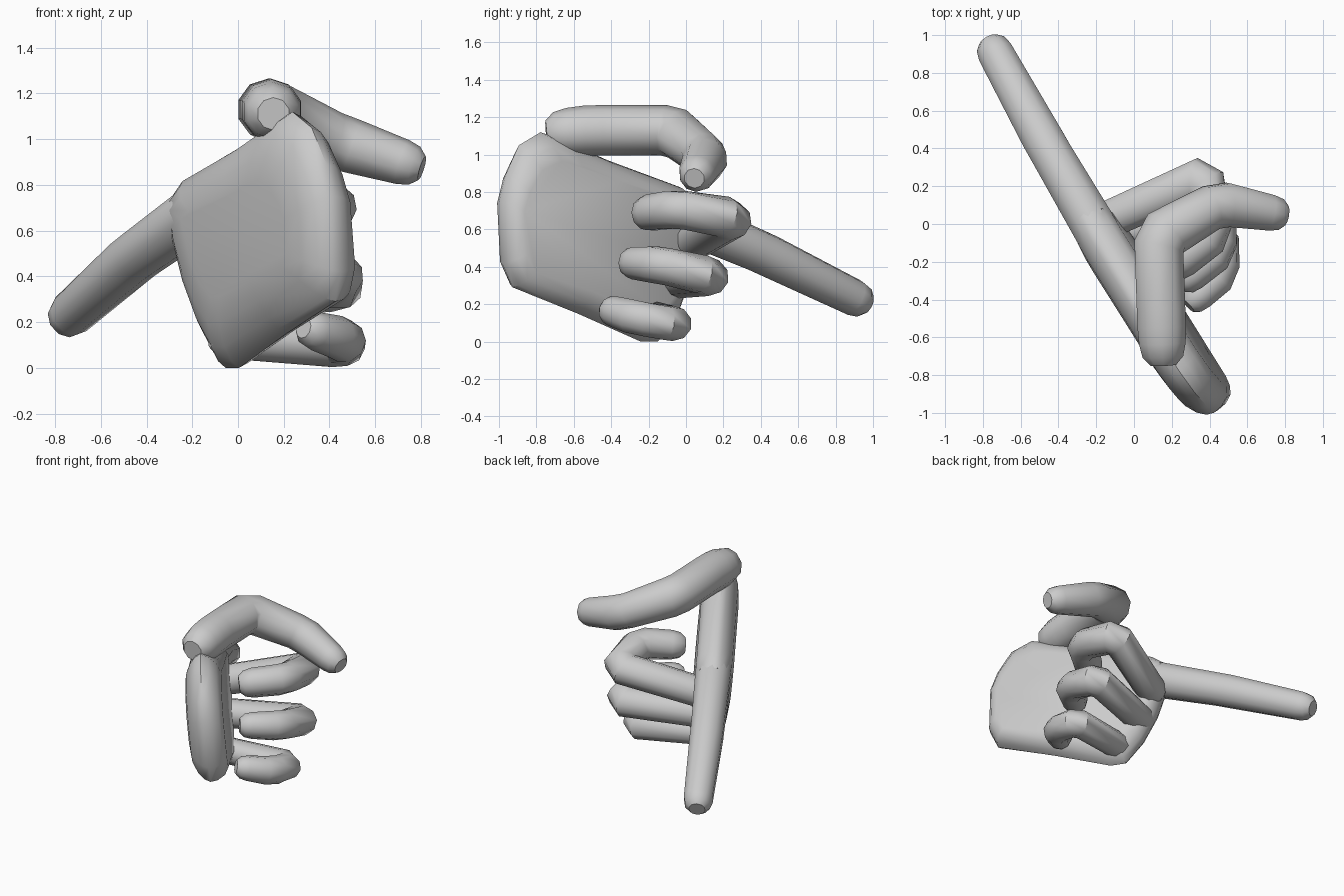
import bpy
import bmesh
import math
from mathutils import Vector

cube = bpy.data.objects.get("Cube")
if cube:
    bpy.data.objects.remove(cube)

GREY = (0.6, 0.6, 0.6, 1)
mat = bpy.data.materials.new("plain grey")
mat.use_nodes = True
mat.diffuse_color = GREY
mat.node_tree.nodes["Principled BSDF"].inputs["Base Color"].default_value = GREY


def loft(name, rings):
    """Skin a list of equal-length point rings and close both ends."""
    bm = bmesh.new()
    loops = [[bm.verts.new(p) for p in ring] for ring in rings]
    n = len(loops[0])
    for a, b in zip(loops, loops[1:]):
        for i in range(n):
            j = (i + 1) % n
            bm.faces.new((a[i], a[j], b[j], b[i]))
    bm.faces.new(loops[0][::-1])
    bm.faces.new(loops[-1])
    bmesh.ops.recalc_face_normals(bm, faces=bm.faces)
    mesh = bpy.data.meshes.new(name)
    bm.to_mesh(mesh)
    bm.free()
    mesh.materials.append(mat)
    obj = bpy.data.objects.new(name, mesh)
    bpy.context.collection.objects.link(obj)
    bpy.ops.object.select_all(action="DESELECT")
    obj.select_set(True)
    bpy.context.view_layer.objects.active = obj
    bpy.ops.object.shade_smooth_by_angle(angle=math.radians(40))
    return obj


def finger(name, joints, sides=10):
    """Rounded tube through joints given as (x, y, z, radius)."""
    pts = [(Vector(j[:3]), j[3]) for j in joints]
    # Chamfer each inner bend with two nearby points
    path = [pts[0]]
    for (p, _), (q, r), (s, _) in zip(pts, pts[1:], pts[2:]):
        for end in (p, s):
            step = end - q
            path.append((q + step.normalized() * min(0.05, step.length / 3), r))
    path.append(pts[-1])
    # Round off the two ends
    for at_start in (True, False):
        (p, r), (q, _) = (path[0], path[1]) if at_start else (path[-1], path[-2])
        out = (p - q).normalized()
        caps = [(p + out * r * 0.55, r * 0.87), (p + out * r * 0.9, r * 0.55)]
        path = caps[::-1] + path if at_start else path + caps
    # Mitre the rings so the tube keeps its width through the bends
    rings = []
    side = Vector((0, 0, 1)).cross(path[1][0] - path[0][0])
    for i, (p, r) in enumerate(path):
        into = (p - path[i - 1][0] if i else path[1][0] - p).normalized()
        leave = (path[i + 1][0] - p).normalized() if i + 1 < len(path) else into
        bisector = (into + leave).normalized()
        side = (side - into * side.dot(into)).normalized()
        up = into.cross(side)
        ring = []
        for k in range(sides):
            a = math.tau * (k + 0.5) / sides
            o = (side * math.cos(a) + up * math.sin(a)) * r
            ring.append(p + o - into * (o.dot(bisector) / into.dot(bisector)))
        rings.append(ring)
    return loft(name, rings)


# Palm: side outline (y, z) on a slanted, leaning plane, swollen in the middle
outline = [(-0.99, 0.75), (-0.99, 0.42), (-0.94, 0.29), (-0.6, 0.15), (-0.27, 0.0),
           (-0.18, 0.0), (-0.08, 0.15), (0.0, 0.35), (0.05, 0.56), (0.06, 0.75),
           (-0.03, 0.83), (-0.4, 0.97), (-0.62, 1.07), (-0.75, 1.12),
           (-0.87, 1.05), (-0.95, 0.89)]
normal = Vector((-0.83, -0.55, 0))
mid_y, mid_z = -0.45, 0.57
palm_rings = []
for offset, size_y, size_z in ((-0.125, 0.88, 0.72), (-0.1, 0.95, 0.86),
                               (-0.05, 0.99, 0.96), (0.0, 1.0, 1.0),
                               (0.04, 0.98, 0.95), (0.08, 0.92, 0.84),
                               (0.115, 0.82, 0.66), (0.13, 0.65, 0.45)):
    ring = []
    for y, z in outline:
        y = mid_y + (y - mid_y) * size_y
        z = mid_z + (z - mid_z) * size_z
        lean = 0.09 * (z - 0.57)
        ring.append(Vector((-0.216 - 0.66 * y, y, z)) + normal * (offset + lean))
    palm_rings.append(ring)
loft("palm", palm_rings)

# Straight index finger, thumb, and three curled fingers
finger("index_finger", [(-0.19, -0.05, 0.67, 0.125), (-0.46, 0.41, 0.475, 0.115),
                        (-0.73, 0.9, 0.235, 0.1)])
finger("thumb", [(0.15, -0.63, 1.12, 0.13), (0.145, -0.5, 1.13, 0.135),
                 (0.13, -0.07, 1.13, 0.135), (0.45, 0.11, 0.985, 0.12),
                 (0.72, 0.06, 0.9, 0.1)])
finger("middle_finger", [(-0.12, 0.03, 0.53, 0.105), (0.37, 0.25, 0.66, 0.11),
                         (0.42, -0.05, 0.71, 0.105), (0.25, -0.19, 0.69, 0.1)])
finger("ring_finger", [(-0.1, -0.06, 0.33, 0.1), (0.44, 0.13, 0.35, 0.105),
                       (0.45, -0.14, 0.41, 0.1), (0.3, -0.27, 0.42, 0.09)])
finger("little_finger", [(-0.04, -0.18, 0.13, 0.09), (0.46, -0.06, 0.095, 0.095),
                         (0.465, -0.26, 0.125, 0.095), (0.34, -0.38, 0.16, 0.085)])
